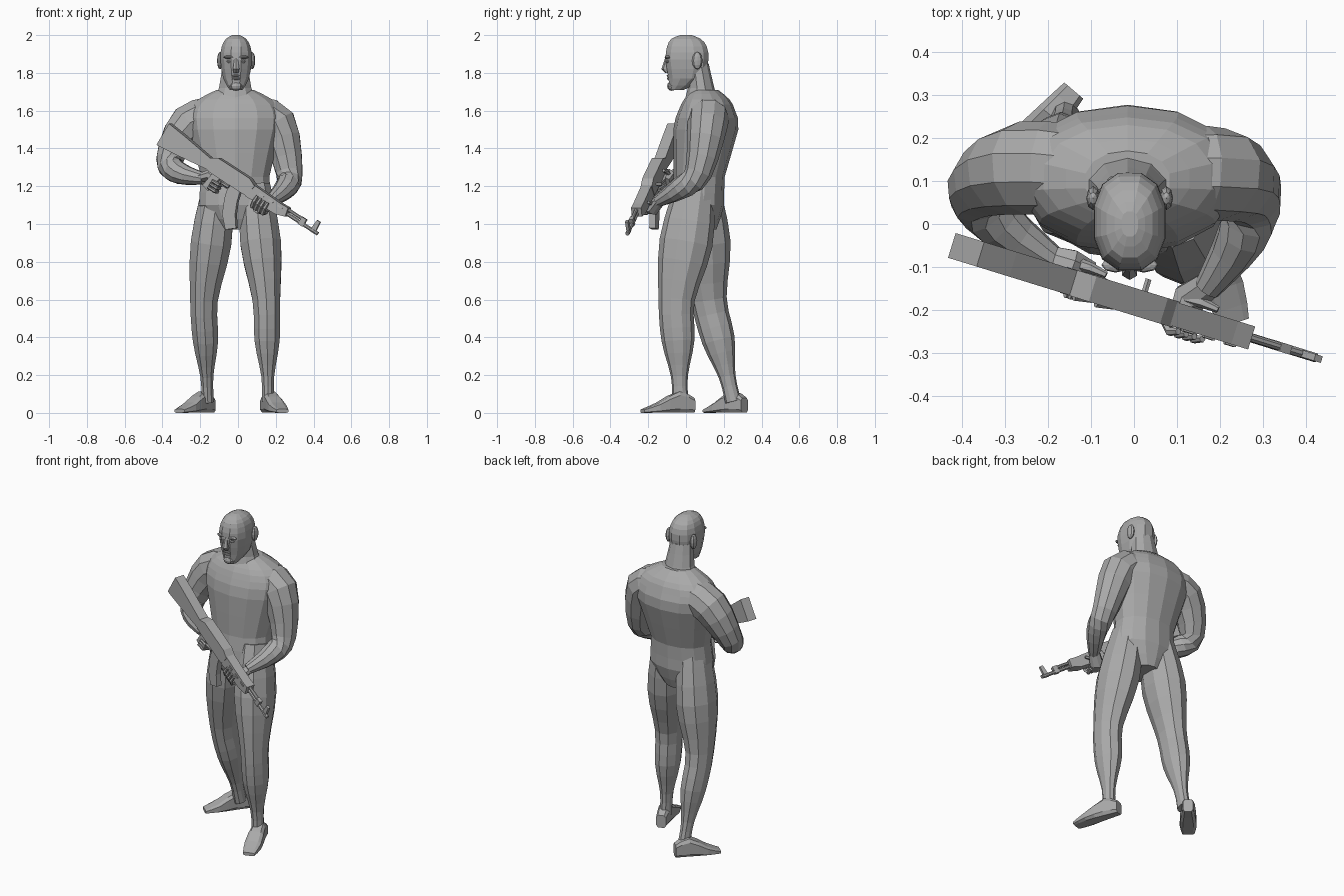
import bpy, bmesh, math
from mathutils import Vector, Matrix

default_cube = bpy.data.objects.get("Cube")
if default_cube:
    bpy.data.objects.remove(default_cube)

SHADE = (0.4, 0.4, 0.4, 1)
grey = bpy.data.materials.new("plain grey")
grey.use_nodes = True
grey.diffuse_color = SHADE
grey.node_tree.nodes["Principled BSDF"].inputs["Base Color"].default_value = SHADE

RIGHT, BACK, UP = Matrix.Identity(3)


def finish(name, bm):
    bmesh.ops.recalc_face_normals(bm, faces=bm.faces)
    mesh = bpy.data.meshes.new(name)
    bm.to_mesh(mesh)
    bm.free()
    mesh.materials.append(grey)
    bpy.context.collection.objects.link(bpy.data.objects.new(name, mesh))


def flow(keys, steps):
    """Smooth run of values through a few key tuples."""
    padded = [keys[0], *keys, keys[-1]]
    result = []
    for quad in zip(padded, padded[1:], padded[2:], padded[3:]):
        for step in range(steps):
            t = step / steps
            result.append([b + t / 2 * (c - a + t * (2 * a - 5 * b + 4 * c - d
                           + t * (3 * (b - c) + d - a))) for a, b, c, d in zip(*quad)])
    return result + [list(keys[-1])]


def loft(name, rings, sides, power=1.0):
    """Skin rings of (centre, axis, axis); a power below one squares them."""
    bm = bmesh.new()
    loops = []
    for centre, across, along in rings:
        loop = []
        for i in range(sides):
            angle = math.tau * (i + 0.5) / sides
            c, s = (math.copysign(abs(f(angle)) ** power, f(angle)) for f in (math.cos, math.sin))
            loop.append(bm.verts.new(centre + across * c + along * s))
        loops.append(loop)
    for low, high in zip(loops, loops[1:]):
        for i in range(sides):
            j = (i + 1) % sides
            bm.faces.new((low[i], low[j], high[j], high[i]))
    bm.faces.new(loops[0])
    bm.faces.new(loops[-1])
    finish(name, bm)


def stack(name, x, keys, sides, steps, power):
    """Level sections from keys of height, depth position, half width, half depth."""
    loft(name, [(Vector((x, y, z)), RIGHT * wide, BACK * deep)
                for z, y, wide, deep in flow(keys, steps)], sides, power)


def limb(name, joints, girths, sides=10, steps=3, depth=1.0, reference=BACK):
    """Rounded limb whose sections stand square to its path."""
    run = flow([(*joint, girth) for joint, girth in zip(joints, girths)], steps)
    points = [Vector(row[:3]) for row in run]
    rings = []
    for i, point in enumerate(points):
        ahead = points[min(i + 1, len(points) - 1)] - points[max(i - 1, 0)]
        across = ahead.cross(reference).normalized()
        along = across.cross(ahead).normalized()
        rings.append((point, across * run[i][3], along * run[i][3] * depth))
    loft(name, rings, sides)


def lump(name, centre, size):
    """Faceted ellipsoid."""
    bm = bmesh.new()
    bmesh.ops.create_uvsphere(bm, u_segments=8, v_segments=6, radius=1,
                              matrix=Matrix.LocRotScale(Vector(centre), None, Vector(size)))
    finish(name, bm)


# Torso and neck
MIDLINE = -0.015
stack("torso", MIDLINE, [(1.71, .1, .1, .07), (1.66, .11, .2, .12), (1.6, .11, .25, .15),
                         (1.5, .105, .25, .172), (1.25, .07, .185, .135), (1.1, .06, .195, .142),
                         (.97, .06, .09, .1)],
      sides=14, steps=2, power=.93)
stack("neck", MIDLINE, [(1.62, .08, .13, .1), (1.72, .08, .09, .07), (1.85, .06, .07, .06)],
      sides=10, steps=2, power=1)

# Head and face
FACE = -0.01
stack("head", FACE, [(1.71, -.05, .035, .04), (1.77, 0, .07, .095), (1.87, .005, .086, .117),
                     (1.94, .005, .078, .108), (1.98, 0, .055, .08), (2, 0, .02, .03)],
      sides=12, steps=2, power=.85)
stack("nose", FACE, [(1.88, -.1, .01, .01), (1.82, -.11, .02, .02), (1.8, -.1, .015, .01)],
      sides=6, steps=1, power=1)
lump("chin", (FACE, -.075, 1.73), (.035, .025, .025))
for height in (1.77, 1.785):
    lump("lip", (FACE, -.088, height), (.026, .014, .008))
for side in (-1, 1):
    lump("brow", (FACE + side * .033, -.095, 1.883), (.033, .018, .01))
    lump("eye", (FACE + side * .035, -.095, 1.86), (.016, .01, .008))
    lump("ear", (FACE + side * .085, .06, 1.865), (.016, .028, .046))


# Legs share one set of girths; feet are sections from heel to toe on the ground
def leg(name, hip, knee, ankle):
    hip, knee, ankle = map(Vector, (hip, knee, ankle))
    limb(name, [hip, hip.lerp(knee, .5), knee, knee.lerp(ankle, .4), knee.lerp(ankle, .75), ankle],
         [.085, .113, .077, .07, .036, .034], depth=1.25)


def foot(name, heel, toe):
    heel, toe = Vector(heel), Vector(toe)
    side = (toe - heel).cross(UP).normalized()
    sections = flow([(0, .03, .08), (.3, .04, .115), (.7, .05, .055), (1, .035, .02)], 2)
    loft(name, [(heel.lerp(toe, part) + UP * tall / 2, side * wide, UP * tall / 2)
                for part, wide, tall in sections], sides=8, power=.5)


leg("left_leg", (.09, .05, 1.2), (.15, -.05, .6), (.16, -.03, .06))
leg("right_leg", (-.105, .07, 1.2), (-.18, .12, .6), (-.16, .25, .06))
foot("left_foot", (.145, .04, 0), (.235, -.23, 0))
foot("right_foot", (-.14, .31, 0), (-.31, .11, 0))

# Arms from inside the shoulder to the wrist
ARM_GIRTHS = (.1, .108, .073, .06, .032)
limb("right_arm", [(-.1, .12, 1.58), (-.26, .13, 1.53), (-.363, .08, 1.34),
                   (-.31, 0, 1.27), (-.18, -.09, 1.24)], ARM_GIRTHS)
limb("left_arm", [(.08, .12, 1.57), (.205, .115, 1.53), (.272, .065, 1.27),
                  (.25, -.03, 1.19), (.17, -.15, 1.12)], ARM_GIRTHS)

# Rifle frame: ahead along the barrel, lift above it, out to the front side
BUTT = Vector((-.39, -.06, 1.475))
AHEAD = (Vector((.42, -.31, .95)) - BUTT).normalized()
OUT = AHEAD.cross(UP).normalized()
LIFT = OUT.cross(AHEAD)


def spot(ahead, lift, out=0.0):
    return BUTT + AHEAD * ahead + LIFT * lift + OUT * out


def slab(name, thick, *stations):
    """Four-sided bar through stations of (ahead, lift, half height)."""
    points = [spot(ahead, lift) for ahead, lift, tall in stations]
    rings = []
    for i, point in enumerate(points):
        path = points[min(i + 1, len(points) - 1)] - points[max(i - 1, 0)]
        tall = path.cross(OUT).normalized() * stations[i][2]
        rings.append((point, OUT * thick * math.sqrt(2), tall * math.sqrt(2)))
    loft(name, rings, sides=4)


slab("rifle_stock", .03, (0, 0, .066), (.1, 0, .056), (.3, 0, .03))
slab("rifle_receiver", .031, (.29, 0, .03), (.33, .01, .045), (.53, .01, .045), (.57, 0, .035))
slab("rifle_handguard", .028, (.56, 0, .038), (.75, 0, .032), (.8, .01, .025))
slab("magazine", .017, (.48, -.02, .036), (.5, -.1, .036), (.53, -.17, .036), (.58, -.23, .03))
slab("pistol_grip", .018, (.365, -.03, .025), (.345, -.12, .02))
slab("trigger_guard", .008, (.39, -.03, .004), (.41, -.06, .004), (.45, -.06, .004), (.46, -.03, .004))
slab("front_sight", .008, (.97, -.01, .016), (.97, .06, .01))
slab("gas_block", .011, (.88, .01, .022), (.91, .01, .022))
for name, start, end, lift, girth in (("barrel", .78, 1, 0, .011), ("gas_tube", .78, .9, .022, .01)):
    limb(name, [spot(start, lift), spot(end, lift)], [girth, girth], sides=8, steps=1)
for vent in range(3):
    limb("handguard_vent", [spot(.62 + vent * .06, .015, .028), spot(.65 + vent * .06, .015, .028)],
         [.006, .006], sides=4, steps=1)
limb("charging_handle", [spot(.5, 0, -.02), spot(.5, 0, -.06)], [.008, .008],
     sides=6, steps=1, reference=UP)

# Hands: palm, four curled fingers and a thumb
PALM_GIRTHS = (.032, .042, .034)
FINGER_GIRTHS = (.013, .013, .011, .008)
limb("right_palm", [(-.2, -.08, 1.245), spot(.32, -.055, -.035), spot(.375, -.06, -.03)],
     PALM_GIRTHS, sides=8, steps=1, depth=.8, reference=UP)
limb("left_palm", [(.19, -.13, 1.13), spot(.66, -.06, -.045), spot(.655, -.06, .01)],
     PALM_GIRTHS, sides=8, steps=1, depth=.7, reference=UP)
for finger in range(4):
    drop = -.045 - .02 * finger
    reach = 0 if finger else .05
    limb("right_finger", [spot(.36, drop, -.035), spot(.405 + reach, drop, -.01),
                          spot(.4 + reach, drop, .025), spot(.36 + reach, drop, .032)],
         FINGER_GIRTHS, sides=6, steps=1, reference=LIFT)
    place = .62 + .023 * finger
    limb("left_finger", [spot(place, -.06, -.02), spot(place, -.064, .025),
                         spot(place, -.035, .042), spot(place, 0, .036)],
         FINGER_GIRTHS, sides=6, steps=1, reference=AHEAD)
for name, place in (("right_thumb", .33), ("left_thumb", .65)):
    limb(name, [spot(place, -.05, -.045), spot(place + .02, -.015, -.045), spot(place + .05, .01, -.04)],
         [.016, .013, .008], sides=6, steps=1, reference=OUT)
